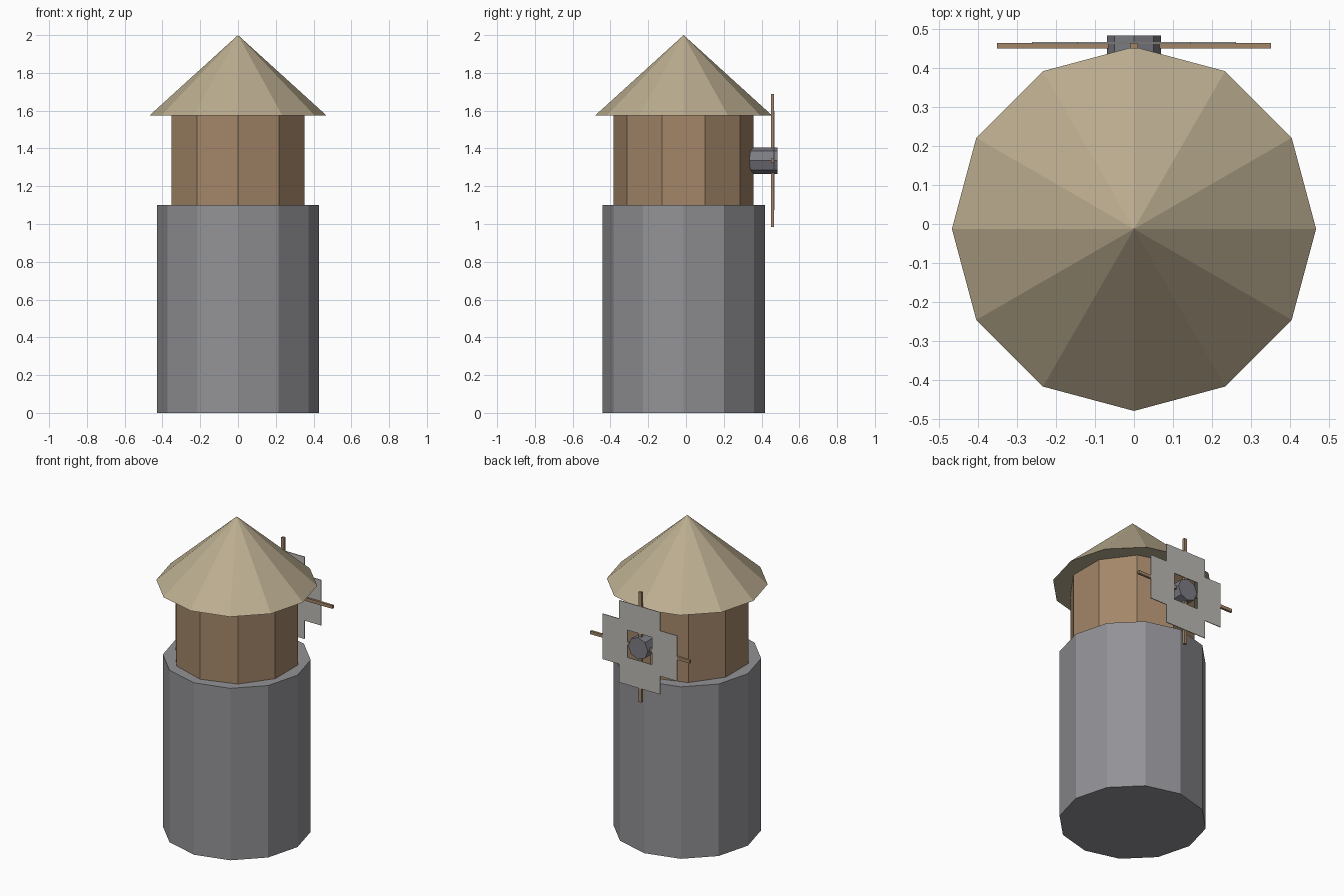
import bpy, math

if "Cube" in bpy.data.objects:
    bpy.data.objects.remove(bpy.data.objects["Cube"])

CY = -0.0125          # tower axis in y
HUB_Z = 1.336         # sail wheel axis height


def material(name, rgb):
    m = bpy.data.materials.new(name)
    m.diffuse_color = (*rgb, 1)
    m.use_nodes = True
    m.node_tree.nodes["Principled BSDF"].inputs["Base Color"].default_value = m.diffuse_color
    return m


wood = material("wood", (0.37, 0.24, 0.14))
thatch = material("thatch", (0.50, 0.42, 0.28))
canvas = material("canvas", (0.50, 0.49, 0.45))
stone = material("stone", (0.29, 0.29, 0.31))
iron = material("iron", (0.20, 0.20, 0.23))


def finish(name, mat):
    ob = bpy.context.object
    ob.name = name
    ob.data.materials.append(mat)
    return ob


def drum(name, sides, r1, r2, z0, z1, mat):
    # Prism or cone with a vertex pointing along +y
    bpy.ops.mesh.primitive_cone_add(vertices=sides, radius1=r1, radius2=r2, depth=z1 - z0,
                                    location=(0, CY, (z0 + z1) / 2))
    return finish(name, mat)


def box(name, size, loc, mat):
    bpy.ops.mesh.primitive_cube_add(size=1, location=loc)
    ob = finish(name, mat)
    ob.scale = size
    return ob


# Tower body, wooden cap and conical roof
drum("tower", 12, 0.43, 0.43, 0, 1.1, stone)
drum("cap_room", 10, 0.37, 0.37, 1.1, 1.575, wood)
drum("roof", 12, 0.468, 0, 1.575, 2.0, thatch)

# Hub on the back
bpy.ops.mesh.primitive_cylinder_add(vertices=8, radius=0.07, depth=0.16,
                                    location=(0, 0.405, HUB_Z), rotation=(math.pi / 2, 0, 0))
finish("hub", iron)

# Four spars, each carrying a thin sail panel
for i in range(4):
    a = i * math.pi / 2
    dx, dz = round(math.sin(a)), round(math.cos(a))

    def size(length, width, thick):
        return (length, thick, width) if dx else (width, thick, length)

    box(f"spar_{i + 1}", size(0.332, 0.02, 0.015),
        (dx * 0.186, 0.458, HUB_Z + dz * 0.186), wood)
    box(f"sail_{i + 1}", size(0.175, 0.29, 0.005),
        (dx * 0.175, 0.4655, HUB_Z + dz * 0.175), canvas)
